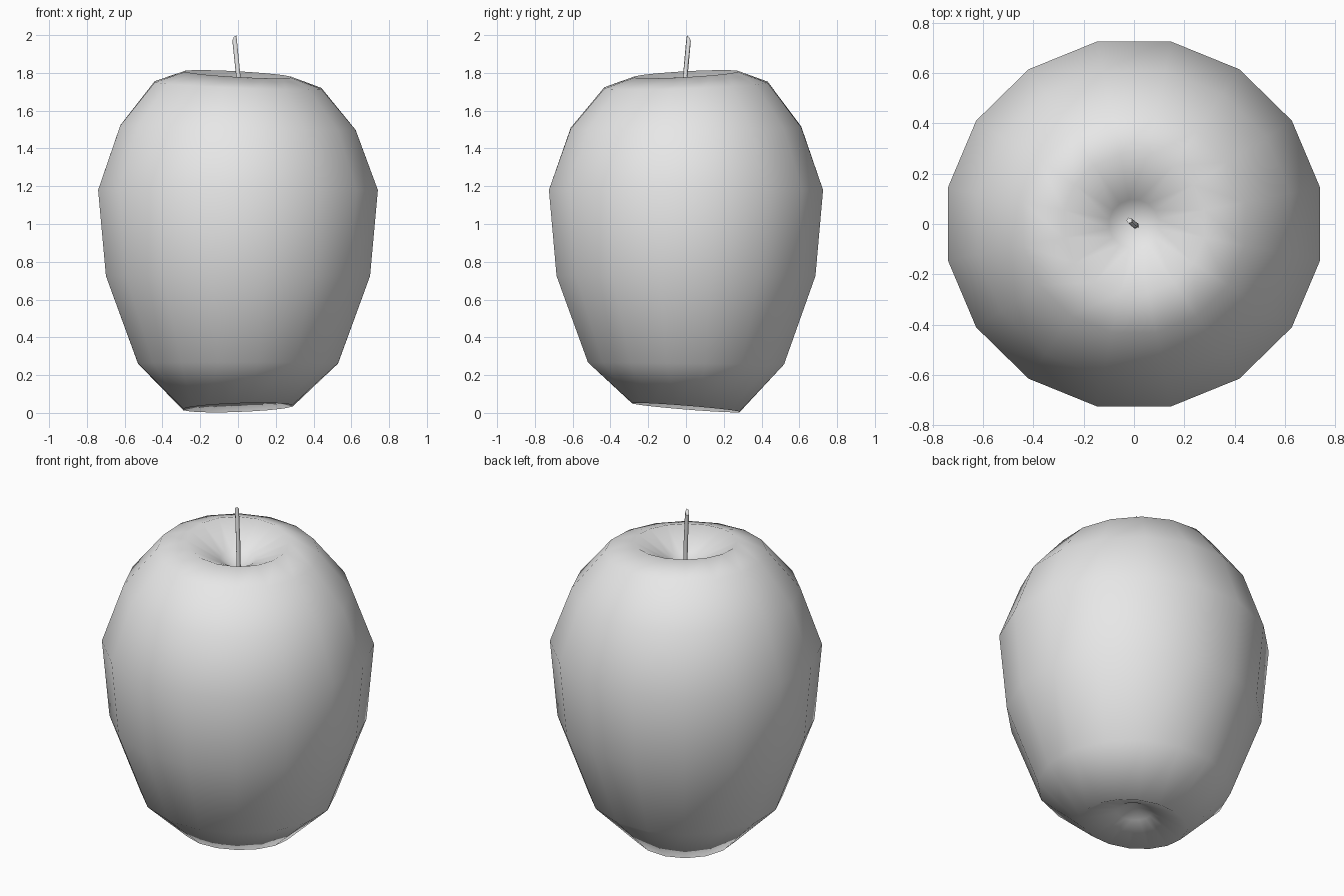
import bpy, bmesh
from math import cos, sin, pi
from mathutils import Vector

cube = bpy.data.objects.get("Cube")
if cube:
    bpy.data.objects.remove(cube)


def make_material(name, colour):
    mat = bpy.data.materials.new(name)
    mat.use_nodes = True
    mat.diffuse_color = colour
    mat.node_tree.nodes["Principled BSDF"].inputs["Base Color"].default_value = colour
    return mat


def make_ring(bm, sides, radius, centre, tilt=(0, 0), squash=1.0):
    """Closed ring of vertices; tilt is the rise in z per unit x and y."""
    ring = []
    for i in range(sides):
        angle = 2 * pi * (i + 0.5) / sides
        x, y = radius * cos(angle), radius * squash * sin(angle)
        ring.append(bm.verts.new(centre + Vector((x, y, tilt[0] * x + tilt[1] * y))))
    return ring


def bridge(bm, low, high):
    n = len(low)
    for i in range(n):
        j = (i + 1) % n
        bm.faces.new((low[i], low[j], high[j], high[i]))


def cap(bm, ring, tip):
    pole = bm.verts.new(tip)
    for i, v in enumerate(ring):
        bm.faces.new((v, ring[(i + 1) % len(ring)], pole))


def finish(bm, name, mat):
    bmesh.ops.recalc_face_normals(bm, faces=bm.faces)
    mesh = bpy.data.meshes.new(name)
    bm.to_mesh(mesh)
    bm.free()
    mesh.materials.append(mat)
    obj = bpy.data.objects.new(name, mesh)
    bpy.context.collection.objects.link(obj)
    return obj


grey = make_material("light grey", (0.8, 0.8, 0.8, 1))

# Fruit body: radius, height, tilt in x, tilt in y, from bottom hollow to top hollow
profile = [
    (0.10, 0.11, 0.02, -0.04),
    (0.295, 0.028, 0.035, -0.08),
    (0.54, 0.262, 0, -0.01),
    (0.713, 0.725, 0, 0),
    (0.755, 1.18, 0, 0),
    (0.635, 1.51, -0.02, 0.005),
    (0.45, 1.735, -0.04, 0.035),
    (0.285, 1.793, -0.055, 0.055),
    (0.10, 1.69, -0.03, 0.03),
]
bm = bmesh.new()
rings = [make_ring(bm, 16, r, Vector((0, 0, z)), (tx, ty), 0.98)
         for r, z, tx, ty in profile]
for low, high in zip(rings, rings[1:]):
    bridge(bm, low, high)
cap(bm, rings[0], (0, 0, 0.165))
cap(bm, rings[-1], (0, 0.01, 1.62))
fruit = finish(bm, "fruit_body", grey)
fruit.data.shade_smooth()

# Stem: thin leaning stalk with a slanted cut at the top
bm = bmesh.new()
path = [
    (0.013, Vector((0.008, -0.006, 1.6)), (0, 0)),
    (0.013, Vector((0.003, -0.004, 1.78)), (0, 0)),
    (0.012, Vector((-0.018, 0.014, 1.982)), (0.9, -1.1)),
]
rings = [make_ring(bm, 5, r, c, tilt) for r, c, tilt in path]
for low, high in zip(rings, rings[1:]):
    bridge(bm, low, high)
bm.faces.new(rings[0])
bm.faces.new(rings[-1])
stem = finish(bm, "stem", grey)
for face in stem.data.polygons:
    face.use_smooth = len(face.vertices) == 4
